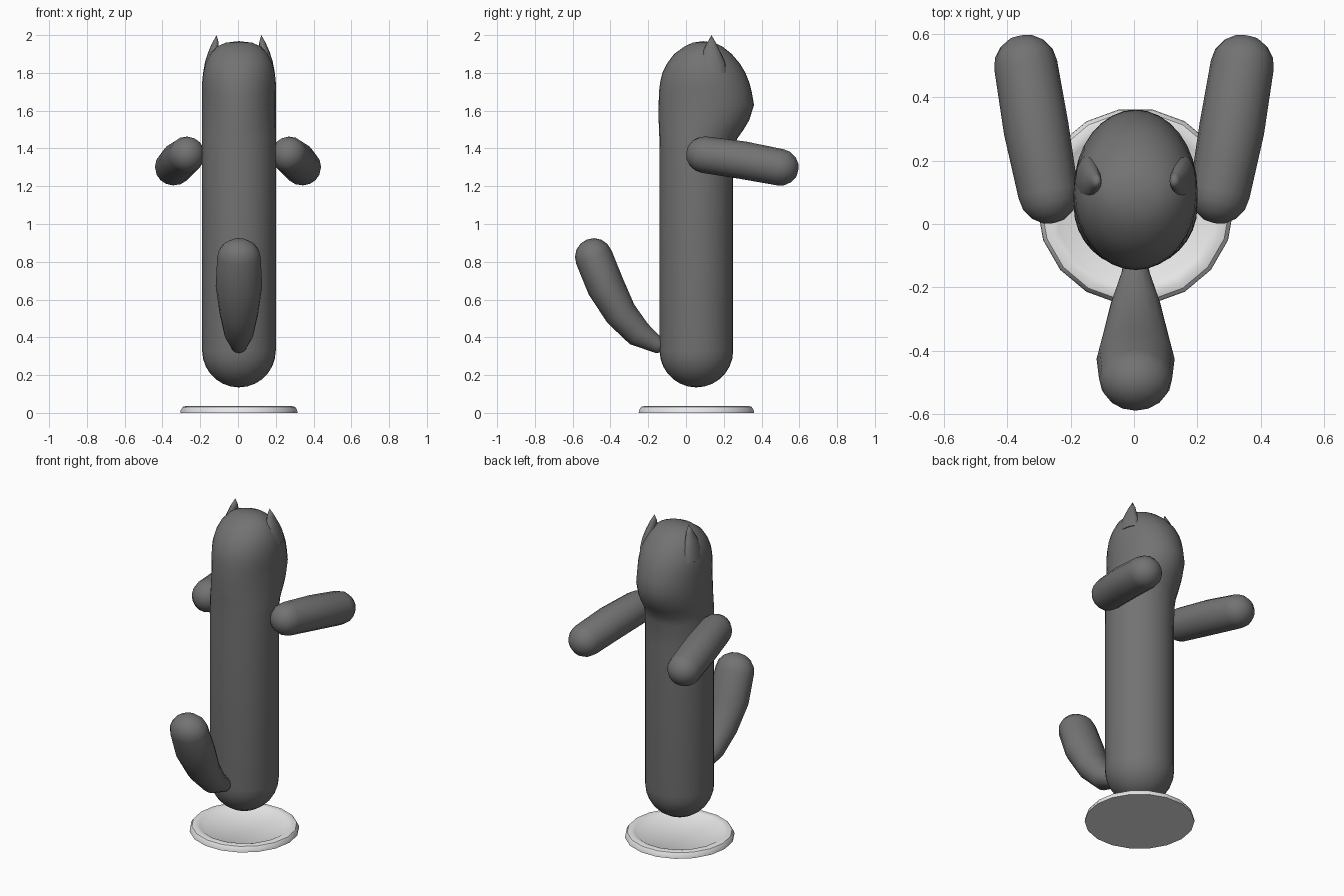
import bpy, bmesh
from math import sin, cos, pi
from mathutils import Vector

cube = bpy.data.objects.get("Cube")
if cube:
    bpy.data.objects.remove(cube, do_unlink=True)


def material(name, value):
    mat = bpy.data.materials.new(name)
    mat.use_nodes = True
    color = (value, value, value, 1)
    mat.diffuse_color = color
    mat.node_tree.nodes["Principled BSDF"].inputs["Base Color"].default_value = color
    return mat


GREY = material("dark grey", 0.17)
WHITE = material("off white", 0.8)


def loft(name, rows, mat, sides=24, axes=None, angle=0.9):
    """Skin elliptical rings; each row is (centre, rx, ry), axes gives ring frames."""
    bm = bmesh.new()
    rings = []
    for i, (centre, rx, ry) in enumerate(rows):
        tangent = axes[i] if axes else Vector((0, 0, 1))
        side = Vector((1, 0, 0))
        side = (side - tangent * side.dot(tangent)).normalized()
        other = tangent.cross(side)
        rings.append([bm.verts.new(Vector(centre) + side * rx * cos(a) + other * ry * sin(a))
                      for a in (2 * pi * k / sides for k in range(sides))])
    for low, high in zip(rings, rings[1:]):
        for k in range(sides):
            n = (k + 1) % sides
            bm.faces.new((low[k], low[n], high[n], high[k]))
    bm.faces.new(rings[0][::-1])
    bm.faces.new(rings[-1])
    bmesh.ops.remove_doubles(bm, verts=bm.verts, dist=0.0001)
    bmesh.ops.recalc_face_normals(bm, faces=bm.faces)
    mesh = bpy.data.meshes.new(name)
    bm.to_mesh(mesh)
    bm.free()
    mesh.materials.append(mat)
    obj = bpy.data.objects.new(name, mesh)
    bpy.context.collection.objects.link(obj)
    bpy.ops.object.select_all(action='DESELECT')
    obj.select_set(True)
    bpy.context.view_layer.objects.active = obj
    bpy.ops.object.shade_smooth_by_angle(angle=angle)
    return obj


def limb(name, spine, mat, sides=16):
    """Swept tube with domed ends; spine rows are (centre, rx, ry)."""
    pts = [Vector(s[0]) for s in spine]
    last = len(pts) - 1
    tangents = [(pts[min(i + 1, last)] - pts[max(i - 1, 0)]).normalized()
                for i in range(last + 1)]
    rows, axes = [], []
    for i, (p, (_, rx, ry), t) in enumerate(zip(pts, spine, tangents)):
        if i == 0:
            steps = [-pi / 2 + k * pi / 8 for k in range(5)]
        elif i == last:
            steps = [k * pi / 8 for k in range(5)]
        else:
            steps = [0]
        for a in steps:
            rows.append((p + t * ry * sin(a), rx * cos(a), ry * cos(a)))
            axes.append(t)
    return loft(name, rows, mat, sides, axes)


CX, CY, R = 0.005, 0.055, 0.195

# Body: domed bottom, straight trunk, head bulging toward the rear
body = [((CX, CY, 0.33 - R * cos(a)), R * sin(a), R * sin(a))
        for a in (k * pi / 14 for k in range(8))]
head = [  # height, front y, rear y, half width
    (1.25, -0.14, 0.25, R), (1.40, -0.14, 0.255, R), (1.45, -0.141, 0.27, R),
    (1.50, -0.143, 0.305, R), (1.55, -0.145, 0.335, R), (1.63, -0.145, 0.36, R),
    (1.70, -0.143, 0.348, R), (1.75, -0.137, 0.335, R), (1.80, -0.125, 0.315, 0.19),
    (1.85, -0.10, 0.285, 0.178), (1.90, -0.063, 0.242, 0.153),
    (1.94, -0.008, 0.192, 0.115), (1.96, 0.035, 0.147, 0.07), (1.968, 0.09, 0.09, 0)]
body += [((CX, (f + b) / 2, z), w, (b - f) / 2) for z, f, b, w in head]
loft("body_and_head", body, GREY, 32)

# Paired ears and arms
for side, s in (("left", 1), ("right", -1)):
    ear = [(1.80, 0.145, 0.045, 0.085), (1.86, 0.143, 0.036, 0.07),
           (1.91, 0.135, 0.028, 0.047), (1.96, 0.124, 0.017, 0.023), (2.0, 0.118, 0, 0)]
    loft(side + "_ear",
         [((CX + s * x, 0.135, z), rx, ry) for z, x, rx, ry in ear], GREY, 12)
    limb(side + "_arm",
         [((s * 0.27, 0.097, 1.367), 0.095, 0.097),
          ((s * 0.308, 0.3, 1.338), 0.103, 0.1),
          ((s * 0.341, 0.5, 1.3), 0.1, 0.097)], GREY)

# Tail: thin root, wide rounded tip
tail = [(-0.155, 0.362, 0.045, 0.045), (-0.25, 0.418, 0.078, 0.072),
        (-0.345, 0.525, 0.102, 0.086), (-0.425, 0.67, 0.123, 0.1),
        (-0.488, 0.825, 0.115, 0.1)]
limb("tail", [((CX, y, z), rx, ry) for y, z, rx, ry in tail], GREY)

# Base plate: rounded rim around a shallow flat dish
plate = [(0, 0), (0.31, 0), (0.308, 0.015), (0.297, 0.032), (0.277, 0.037),
         (0.255, 0.032), (0.233, 0.018), (0, 0.018)]
loft("base_plate", [((CX, CY, z), r, r) for r, z in plate], WHITE, 18, angle=0.75)
